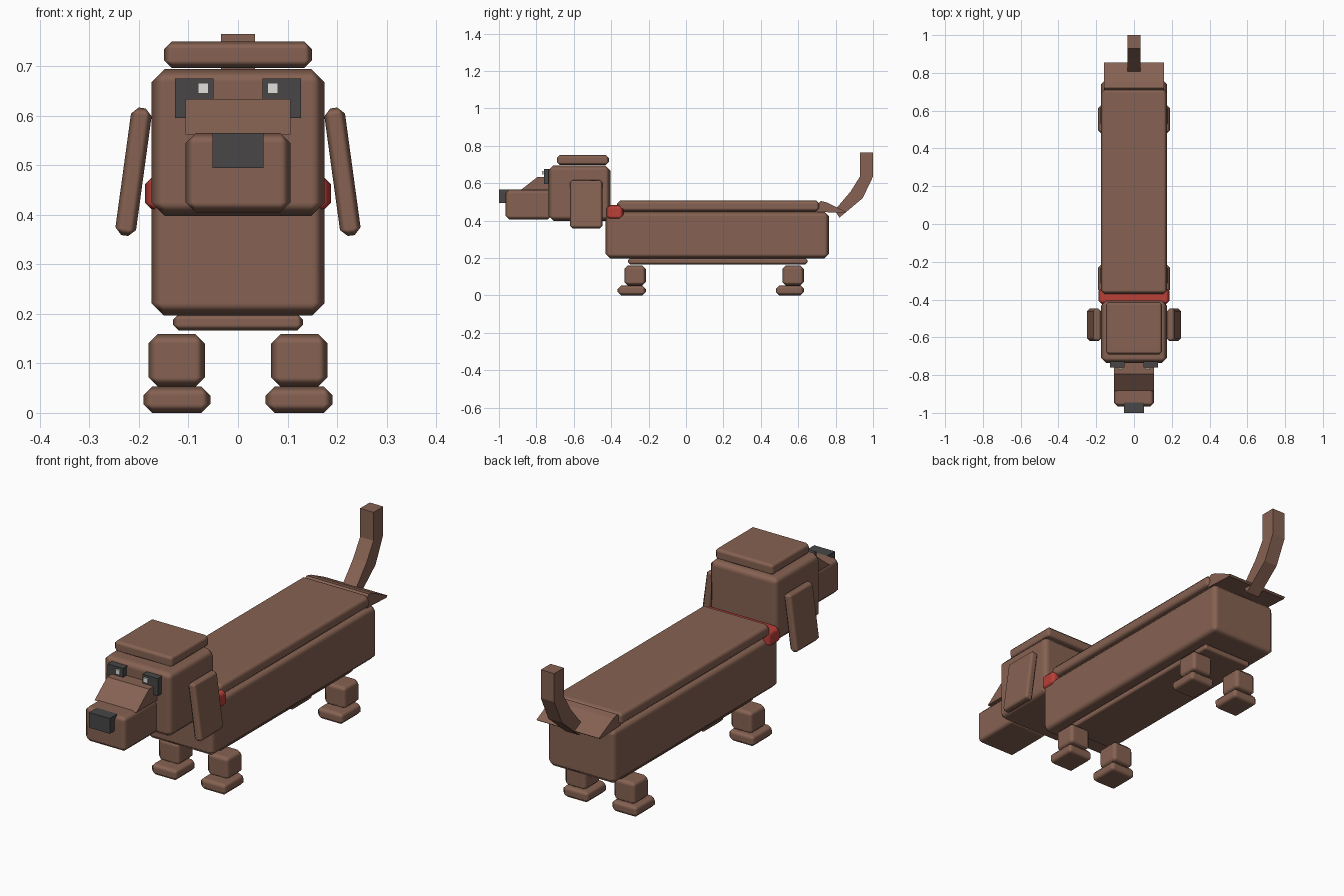
import bpy, bmesh, math
from mathutils import Matrix

if "Cube" in bpy.data.objects:
    bpy.data.objects.remove(bpy.data.objects["Cube"])


def material(name, rgb):
    m = bpy.data.materials.new(name)
    m.diffuse_color = (*rgb, 1)
    m.use_nodes = True
    m.node_tree.nodes["Principled BSDF"].inputs["Base Color"].default_value = m.diffuse_color
    return m


BROWN = material("brown fur", (0.238, 0.122, 0.084))
DARK = material("dark grey", (0.065, 0.062, 0.062))
RED = material("collar red", (0.48, 0.05, 0.04))
LIGHT = material("eye light", (0.75, 0.75, 0.73))


def finish(name, bm, mat, bevel=0.0):
    bmesh.ops.recalc_face_normals(bm, faces=bm.faces)
    me = bpy.data.meshes.new(name)
    bm.to_mesh(me)
    bm.free()
    me.materials.append(mat)
    ob = bpy.data.objects.new(name, me)
    bpy.context.collection.objects.link(ob)
    if bevel:
        # soft-shaded chamfer around flat faces
        for p in me.polygons:
            p.use_smooth = True
        mod = ob.modifiers.new("chamfer", "BEVEL")
        mod.width = bevel
        mod.segments = 1
        mod.harden_normals = True
    return ob


def box(name, x, y, z, mat=BROWN, bevel=0.0, tilt=0.0):
    """Box from (min, max) ranges, optionally tilted about the y axis."""
    bm = bmesh.new()
    bmesh.ops.create_cube(bm, size=1)
    size = [r[1] - r[0] for r in (x, y, z)]
    mid = [(r[1] + r[0]) / 2 for r in (x, y, z)]
    bmesh.ops.transform(
        bm, verts=bm.verts,
        matrix=Matrix.Translation(mid) @ Matrix.Rotation(tilt, 4, "Y") @ Matrix.Diagonal((*size, 1)))
    return finish(name, bm, mat, bevel)


def profile(name, points, half_width, mat=BROWN):
    """Side outline of (y, z) points extruded across x."""
    bm = bmesh.new()
    face = bm.faces.new([bm.verts.new((-half_width, y, z)) for y, z in points])
    ext = bmesh.ops.extrude_face_region(bm, geom=[face])
    verts = [g for g in ext["geom"] if isinstance(g, bmesh.types.BMVert)]
    bmesh.ops.translate(bm, verts=verts, vec=(2 * half_width, 0, 0))
    return finish(name, bm, mat)


def sym(h):
    return (-h, h)


# Body
box("body", sym(0.175), (-0.43, 0.765), (0.197, 0.447), bevel=0.025)
box("back_plate", sym(0.175), (-0.37, 0.715), (0.447, 0.508), bevel=0.02)
box("belly_plate", sym(0.131), (-0.31, 0.65), (0.166, 0.2), bevel=0.012)
box("collar", sym(0.188), (-0.425, -0.335), (0.405, 0.482), RED, 0.02)

# Rump flap and bent tail
profile("rump_flap", [(0.70, 0.447), (0.70, 0.485), (0.72, 0.505), (0.752, 0.497),
                      (0.855, 0.447), (0.845, 0.44)], 0.158)
profile("tail", [(0.795, 0.455), (0.88, 0.555), (0.93, 0.635), (0.93, 0.765),
                 (1.0, 0.765), (1.0, 0.635), (0.945, 0.52), (0.82, 0.415)], 0.034)

# Head
box("head", sym(0.175), (-0.735, -0.405), (0.398, 0.695), bevel=0.027)
box("head_cap", sym(0.149), (-0.69, -0.413), (0.697, 0.75), bevel=0.015)
box("muzzle", sym(0.106), (-0.965, -0.72), (0.405, 0.565), bevel=0.02)
profile("muzzle_bridge", [(-0.885, 0.562), (-0.793, 0.634), (-0.72, 0.634), (-0.72, 0.562)], 0.106)
box("nose", sym(0.052), (-1.0, -0.945), (0.495, 0.565), DARK)

# Paired parts
for side, s in (("left", 1), ("right", -1)):
    def span(a, b):
        return tuple(sorted((s * a, s * b)))

    box(f"{side}_eye", span(0.049, 0.127), (-0.76, -0.725), (0.596, 0.675), DARK)
    box(f"{side}_eye_light", span(0.06, 0.081), (-0.77, -0.762), (0.645, 0.666), LIGHT)
    box(f"{side}_ear", span(0.19, 0.232), (-0.62, -0.447), (0.357, 0.617),
        bevel=0.014, tilt=-s * math.radians(7.8))
    for end, y in (("front", -0.215), ("rear", 0.63)):
        box(f"{side}_{end}_leg", span(0.067, 0.181), (y - 0.115, y), (0.053, 0.159), bevel=0.019)
        box(f"{side}_{end}_foot", span(0.056, 0.191), (y - 0.15, y), (0.0, 0.053), bevel=0.018)
